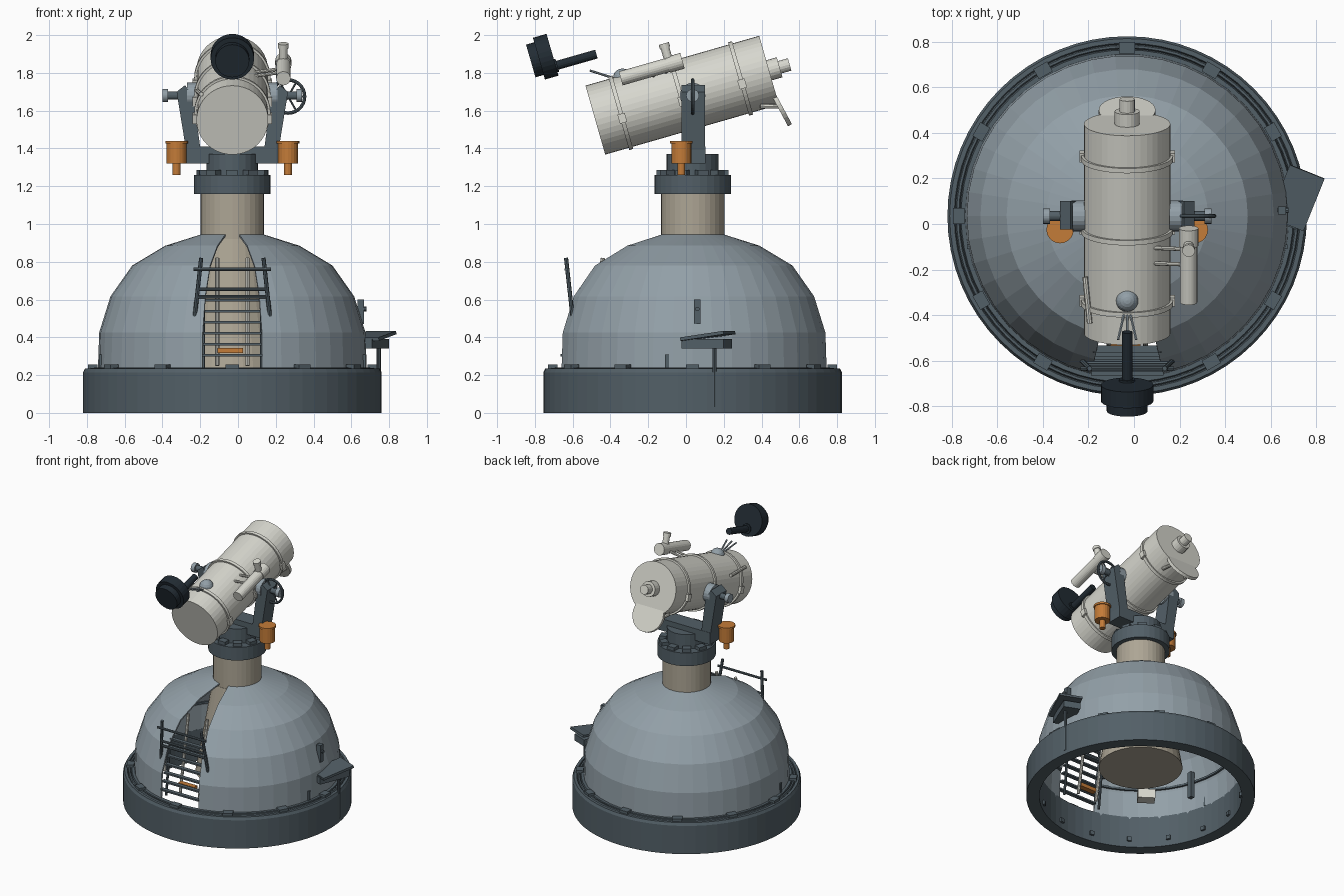
import bpy, bmesh, math
from math import sin, cos, pi, radians
from mathutils import Vector, Matrix

if "Cube" in bpy.data.objects:
    bpy.data.objects.remove(bpy.data.objects["Cube"])


def material(name, rgb):
    m = bpy.data.materials.new(name)
    m.use_nodes = True
    m.diffuse_color = (*rgb, 1)
    m.node_tree.nodes["Principled BSDF"].inputs["Base Color"].default_value = (*rgb, 1)
    return m


DOME = material("blue grey", (.29, .35, .39))
STEEL = material("dark steel", (.085, .115, .135))
CREAM = material("cream white", (.68, .68, .62))
STONE = material("warm stone", (.42, .38, .30))
ORANGE = material("orange", (.55, .2, .04))
NAVY = material("dark navy", (.016, .025, .034))

CX, CY = -.03, .035      # axis of the dome


def finish(name, bm, mat):
    bmesh.ops.recalc_face_normals(bm, faces=bm.faces)
    mesh = bpy.data.meshes.new(name)
    bm.to_mesh(mesh)
    bm.free()
    mesh.materials.append(mat)
    ob = bpy.data.objects.new(name, mesh)
    bpy.context.collection.objects.link(ob)
    return ob


def cyl(name, p0, p1, r, mat, n=20, r2=None):
    p0, p1 = Vector(p0), Vector(p1)
    d = p1 - p0
    bm = bmesh.new()
    bmesh.ops.create_cone(bm, cap_ends=True, segments=n, radius1=r,
                          radius2=r if r2 is None else r2, depth=d.length,
                          matrix=Matrix.Translation((p0 + p1) / 2) @ d.to_track_quat('Z', 'Y').to_matrix().to_4x4())
    return finish(name, bm, mat)


def box(name, loc, size, mat, rx=0, rz=0):
    bm = bmesh.new()
    m = (Matrix.Translation(loc) @ Matrix.Rotation(rz, 4, 'Z')
         @ Matrix.Rotation(rx, 4, 'X') @ Matrix.Diagonal((*size, 1)))
    bmesh.ops.create_cube(bm, size=1, matrix=m)
    return finish(name, bm, mat)


def lathe(name, profile, mat, n, gap=0, closed=True):
    """Turn a profile about the dome axis, leaving a gap (radians) at the front."""
    bm = bmesh.new()
    steps = n if gap == 0 else n + 1
    rows = []
    for i in range(steps):
        a = -pi / 2 + gap / 2 + (2 * pi - gap) * i / n
        rows.append([bm.verts.new((CX + r * cos(a), CY + r * sin(a), z)) for r, z in profile])
    k = len(profile)
    for i in range(n):
        a, b = rows[i], rows[(i + 1) % steps]
        for j in range(k if closed else k - 1):
            bm.faces.new((a[j], b[j], b[(j + 1) % k], a[(j + 1) % k]))
    if gap and closed:
        bm.faces.new(rows[0])
        bm.faces.new(rows[-1])
    return finish(name, bm, mat)


def torus(name, loc, R, r, mat, rot, n=28, m=8):
    bpy.ops.mesh.primitive_torus_add(location=loc, rotation=rot, major_radius=R, minor_radius=r,
                                     major_segments=n, minor_segments=m)
    ob = bpy.context.object
    ob.name = name
    ob.data.materials.append(mat)
    return ob


def around(name, count, r, z, size, mat, start=0):
    for i in range(count):
        a = start + 2 * pi * i / count
        box(f"{name}_{i + 1}", (CX + r * cos(a), CY + r * sin(a), z), size, mat, rz=a)


# Base ring with track and clips
lathe("base_ring", [(.70, 0), (.79, 0), (.79, .215), (.78, .235), (.76, .235), (.755, .222),
                    (.735, .222), (.73, .24), (.70, .24)], STEEL, 64)
torus("dome_track", (CX, CY, .23), .745, .01, STEEL, (0, 0, 0), 64, 6)
around("track_clip", 12, .74, .24, (.05, .07, .03), STEEL)
around("inner_bolt", 16, .695, .06, (.02, .03, .03), STEEL, .2)

# Dome shell with the front slot
shell = lathe("dome_shell", [(.712, .22), (.705, .425), (.645, .617), (.53, .78), (.355, .885), (.165, .945)],
              DOME, 39, radians(25.7), closed=False)
sol = shell.modifiers.new("thickness", 'SOLIDIFY')
sol.thickness = .01
sol.offset = -1
lathe("inner_rib", [(.675, .44), (.69, .44), (.69, .455), (.675, .455)], STEEL, 39, radians(28))

# Pier, collar and turntable
cyl("pier_foot", (CX, CY, .23), (CX, CY, .92), .29, STONE, 32, .17)
cyl("pier_column", (CX, CY, .9), (CX, CY, 1.17), .168, STONE, 32)
cyl("collar", (CX, CY, 1.16), (CX, CY, 1.26), .202, STEEL, 32)
around("collar_lug", 10, .165, 1.27, (.05, .06, .03), STEEL, .3)
cyl("turntable", (CX, CY, 1.26), (CX, CY, 1.37), .137, STEEL, 24)

# Access steps in the slot
for i in range(7):
    f = i / 6
    z = .305 + .35 * f
    y = -.65 + .1 * f
    box(f"step_{i + 1}", (CX, y, z), (.32 - .02 * f, .03, .012), STEEL)
for s in (-1, 1):
    x = CX + s * .08
    cyl("ladder_rail", (x, -.54, .25), (x, -.44, .82), .011, CREAM, 8)
    cyl("guard_post", (CX + s * .2, -.6, .5), (CX + s * .165, -.635, .82), .011, STEEL, 8)
    cyl("guard_brace", (CX + s * .155, -.6, .24), (CX + s * .155, -.56, .6), .009, STEEL, 8)
for z, y, w in ((.76, -.635, .205), (.655, -.62, .19), (.615, -.61, .18)):
    cyl("guard_bar", (CX - w, y, z), (CX + w, y, z), .009, STEEL, 8)
box("orange_step", (-.04, -.55, .33), (.135, .04, .028), ORANGE)
box("control_box", (-.42, -.37, .33), (.12, .08, .07), CREAM, rz=radians(-35))
box("inner_handle", (-.64, -.15, .4), (.03, .035, .2), STEEL)

# Side shelf, its post and the dome handles
turn = radians(-22)
box("shelf_box", (.70, .11, .365), (.12, .24, .05), STEEL, rz=turn)
box("shelf_top", (.715, .115, .408), (.165, .25, .018), STEEL, rx=radians(8), rz=turn)
cyl("shelf_post", (.745, .15, .03), (.745, .15, .36), .011, STEEL, 8)
box("dome_handle", (.65, .06, .535), (.035, .035, .13), STEEL)
cyl("handle_pin", (.6, .06, .55), (.68, .06, .55), .012, STEEL, 8)
for s in (-1, 1):
    box("dome_latch", (CX + s * .695, -.1, .275), (.02, .02, .07), STEEL)

# Fork
box("fork_bridge", (CX, CY + .005, 1.365), (.49, .125, .09), STEEL)
for s, side in ((-1, "right"), (1, "left")):
    bm = bmesh.new()
    outline = [(.16, 1.33), (.235, 1.33), (.295, 1.70), (.25, 1.735), (.205, 1.67)]
    face = bm.faces.new([bm.verts.new((CX + s * x, -.025, z)) for x, z in outline])
    ext = bmesh.ops.extrude_face_region(bm, geom=[face])
    bmesh.ops.translate(bm, vec=(0, .125, 0), verts=[v for v in ext["geom"] if isinstance(v, bmesh.types.BMVert)])
    finish(f"{side}_fork_arm", bm, STEEL)

    def axle(name, x0, x1, r, mat):
        cyl(f"{side}_{name}", (CX + s * x0, .035, 1.68), (CX + s * x1, .035, 1.68), r, mat, 20)
    axle("pivot_shaft", .17, .36, .022, STEEL)
    axle("pivot_disc", .185, .24, .068, DOME)
    axle("pivot_knob", .34, .37, .034, DOME)

    # Hanging drive motors
    x = CX + s * .295
    cyl(f"{side}_motor", (x, -.025, 1.32), (x, -.025, 1.43), .053, ORANGE, 20)
    cyl(f"{side}_motor_rim", (x, -.025, 1.425), (x, -.025, 1.44), .06, ORANGE, 20)
    cyl(f"{side}_motor_neck", (x, -.025, 1.26), (x, -.025, 1.32), .021, ORANGE, 12)
torus("hand_wheel", (.265, .035, 1.675), .088, .009, STEEL, (pi / 2, 0, 0))
for a in (0, pi / 3, 2 * pi / 3):
    d = Vector((cos(a), 0, sin(a))) * .088
    c = Vector((.265, .035, 1.675))
    cyl("wheel_spoke", c - d, c + d, .005, STEEL, 6)

# Main tube, in coordinates along (t) and above (h) its axis
TILT = radians(16)


def T(x, t, h=0):
    return Vector((CX + x, -.48 + t * cos(TILT) - h * sin(TILT), 1.55 + t * sin(TILT) + h * cos(TILT)))


cyl("main_tube", T(0, 0), T(0, .957), .19, CREAM, 40)
for t in (.14, .47, .80):
    cyl("tube_band", T(0, t - .011), T(0, t + .011), .202, CREAM, 40)
    for s in (-1, 1):
        box("band_clamp", T(s * .2, t, -.03), (.02, .04, .05), CREAM, rx=TILT)
cyl("eyepiece_base", T(0, .95), T(0, 1.015), .055, CREAM, 20)
cyl("eyepiece", T(0, 1.01), T(0, 1.07), .034, CREAM, 16)
cyl("rear_cover", T(0, .945, -.19), T(0, .968, -.185), .125, CREAM, 28)
for s in (-1, 1):
    cyl("cover_arm", T(s * .1, .86, -.17), T(s * .09, .96, -.2), .012, CREAM, 8)
cyl("side_strut", T(-.165, .08, .12), T(-.185, .28, .08), .012, CREAM, 8)

# Sensor cap and front struts on the tube
bm = bmesh.new()
bmesh.ops.create_uvsphere(bm, u_segments=20, v_segments=10, radius=.05,
                          matrix=Matrix.Translation(T(0, .2, .175)))
finish("sensor_cap", bm, DOME)
for dx in (-.04, 0, .04):
    cyl("front_strut", T(dx * .3, .15, .19), T(dx, .045, .26), .006, DOME, 6)

# Guide scope beside the tube
cyl("guide_scope", T(.27, .19, .175), T(.27, .52, .175), .038, CREAM, 20)
cyl("guide_scope_ring", T(.27, .45, .175), T(.27, .53, .175), .043, CREAM, 20)
cyl("guide_eyepiece", T(.27, .46, .19), T(.27, .46, .285), .023, CREAM, 14)
cyl("guide_eyecup", T(.27, .46, .265), T(.27, .46, .29), .028, CREAM, 14)
for t in (.36, .43):
    cyl("guide_bracket", T(.12, t, .14), T(.26, t, .16), .009, CREAM, 8)

# Counterweight in front of the tube
u = Vector((0, cos(TILT), sin(TILT)))
c = Vector((CX, -.745, 1.885))
cyl("counterweight", c - u * .035, c + u * .04, .115, NAVY, 28)
cyl("counterweight_face", c - u * .08, c - u * .03, .09, NAVY, 28)
rod = Vector((CX, -.71, 1.832))
cyl("counterweight_rod", rod, rod + u * .245, .024, NAVY, 14)
cyl("counterweight_stop", rod - u * .02, rod + u * .03, .036, NAVY, 14)
